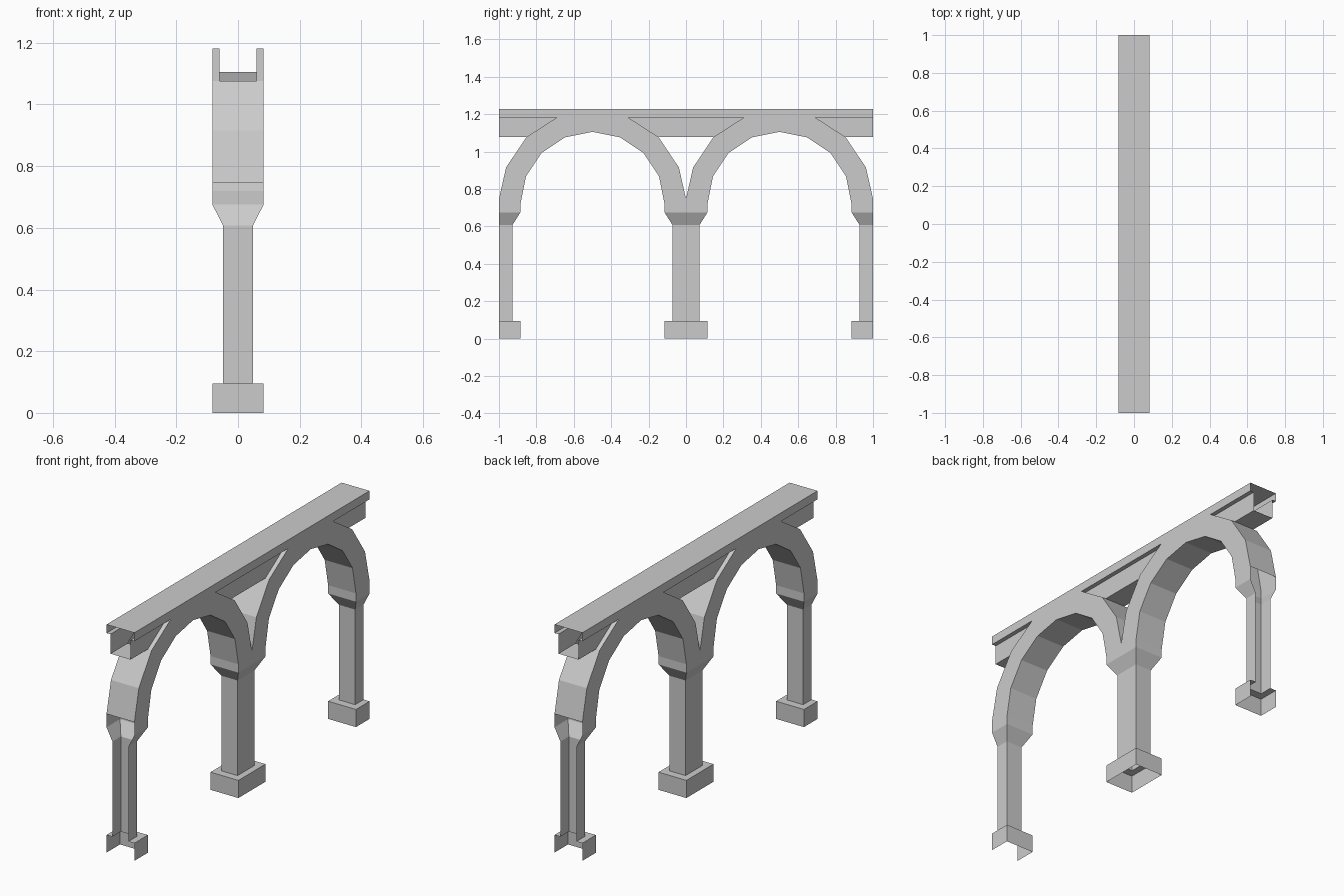
import bpy, bmesh, math
from math import radians, cos, sin

if "Cube" in bpy.data.objects:
    bpy.data.objects.remove(bpy.data.objects["Cube"])

W = 0.083          # half width of arches, rail and pier bases
CW = 0.06          # half width of the channel under the rail
TOP, LIP, FLOOR = 1.228, 1.182, 1.077


def build(name, faces):
    """Mesh from a one-eighth cell, reflected about y=0.5, then x=0 and y=0."""
    bm = bmesh.new()
    for face in faces:
        for half in (False, True):
            for sx in (1, -1):
                for sy in (1, -1):
                    pts = [(sx * x, sy * (1 - y if half else y), z) for x, y, z in face]
                    if (sx * sy < 0) != half:
                        pts.reverse()
                    bm.faces.new([bm.verts.new(p) for p in pts])
    bmesh.ops.remove_doubles(bm, verts=bm.verts, dist=1e-5)
    bmesh.ops.dissolve_limit(bm, angle_limit=radians(0.5), verts=bm.verts, edges=bm.edges)
    mesh = bpy.data.meshes.new(name)
    bm.to_mesh(mesh)
    bm.free()
    bpy.context.collection.objects.link(bpy.data.objects.new(name, mesh))


def strip(path, x0, x1):
    """Sweep a (y, z) path across x."""
    return [[(x0, *a), (x1, *a), (x1, *b), (x0, *b)] for a, b in zip(path, path[1:])]


def side(outline, x):
    """Flat face in the plane of constant x."""
    return [[(x, y, z) for y, z in outline]]


# Piers: hollow footing, shaft and flared capital
rings = [(W, 0.115, 0), (W, 0.115, 0.095), (0.048, 0.072, 0.095),
         (0.048, 0.072, 0.607), (W, 0.115, 0.675)]
faces = []
for (a, b, z), (c, d, t) in zip(rings, rings[1:]):
    faces.append([(a, 0, z), (a, b, z), (c, d, t), (c, 0, t)])
    faces.append([(a, b, z), (0, b, z), (0, d, t), (c, d, t)])
build("piers", faces)

# Arches: inner curve, outer curve and side faces
inner = [(0.115, 0.675)] + [(0.5 - 0.385 * cos(radians(a)), 0.72 + 0.385 * sin(radians(a)))
                            for a in (0, 22.5, 45, 67.5, 90)]
outer = [(0, 0.747), (0.038, 0.915), (0.147, FLOOR), (0.309, LIP)]
faces = strip(inner[::-1], 0, W)
faces += strip(outer[:3], 0, W) + strip(outer[2:], CW, W)
faces += side([(0, 0.675)] + inner + [(0.5, LIP)] + outer[::-1], W)
build("arches", faces)

# Top rail: flat deck, thin sides and lip undersides over the spandrels
faces = strip([(0, TOP), (0.5, TOP)], 0, W)
faces += side([(0, LIP), (0.309, LIP), (0.5, LIP), (0.5, TOP), (0, TOP)], W)
faces += strip([(0.309, LIP), (0, LIP)], CW, W)
build("top_rail", faces)

# Channel: open-ended trough between the arch shoulders
faces = side([(0, FLOOR), (0.147, FLOOR), (0.309, LIP), (0, LIP)], CW)
faces += strip([(0.147, FLOOR), (0, FLOOR)], 0, CW)
build("channel", faces)
